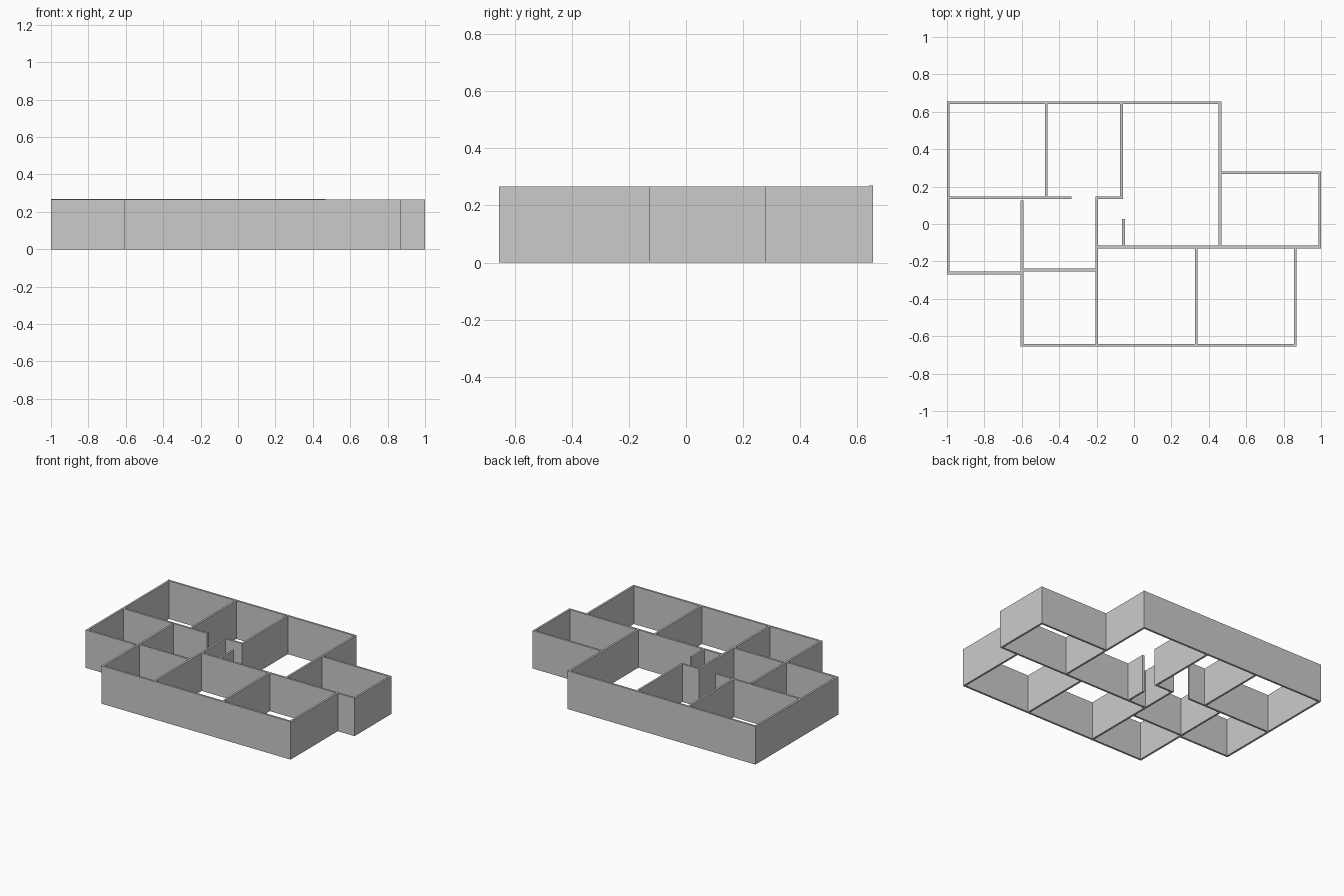
import bpy, bmesh
from mathutils import Matrix, Vector

if "Cube" in bpy.data.objects:
    bpy.data.objects.remove(bpy.data.objects["Cube"])

T = 0.014   # wall thickness
H = 0.267   # wall height


def wall(name, x0, x1, y0, y1, h=H):
    """Straight wall as a flat-faced box standing on z = 0."""
    bm = bmesh.new()
    bmesh.ops.create_cube(bm, size=1)
    bm.transform(Matrix.Translation(((x0 + x1) / 2, (y0 + y1) / 2, h / 2))
                 @ Matrix.Diagonal((x1 - x0, y1 - y0, h, 1)))
    mesh = bpy.data.meshes.new(name)
    bm.to_mesh(mesh)
    bm.free()
    bpy.context.collection.objects.link(bpy.data.objects.new(name, mesh))


def along_x(name, y, x0, x1, h=H):
    wall(name, x0, x1, y - T / 2, y + T / 2, h)


def along_y(name, x, y0, y1):
    wall(name, x - T / 2, x + T / 2, y0, y1)


# Walls running left to right: centre y, start x, end x
along_x("back_outer_wall", 0.648, -1.0, 0.467, 0.269)
along_x("left_room_divider", 0.140, -0.986, -0.334)
along_x("hall_corner_wall", 0.140, -0.192, -0.060)
along_x("right_wing_back_wall", 0.274, 0.467, 1.0)
along_x("central_spine_wall", -0.123, -0.192, 1.0)
along_x("small_room_divider", -0.246, -0.592, -0.206)
along_x("left_wing_front_wall", -0.262, -1.0, -0.606)
along_x("front_outer_wall", -0.648, -0.606, 0.869)

# Walls running front to back: centre x, start y, end y
along_y("left_outer_wall", -0.993, -0.255, 0.641)
along_y("back_left_divider", -0.469, 0.147, 0.641)
along_y("back_middle_divider", -0.067, 0.147, 0.641)
along_y("back_right_outer_wall", 0.460, -0.116, 0.641)
along_y("right_wing_end_wall", 0.993, -0.116, 0.267)
along_y("front_left_wall", -0.599, -0.641, 0.125)
along_y("hall_side_wall", -0.199, -0.641, 0.147)
along_y("hall_stub_wall", -0.056, -0.116, 0.027)
along_y("front_room_divider", 0.333, -0.641, -0.130)
along_y("front_right_outer_wall", 0.862, -0.641, -0.130)
